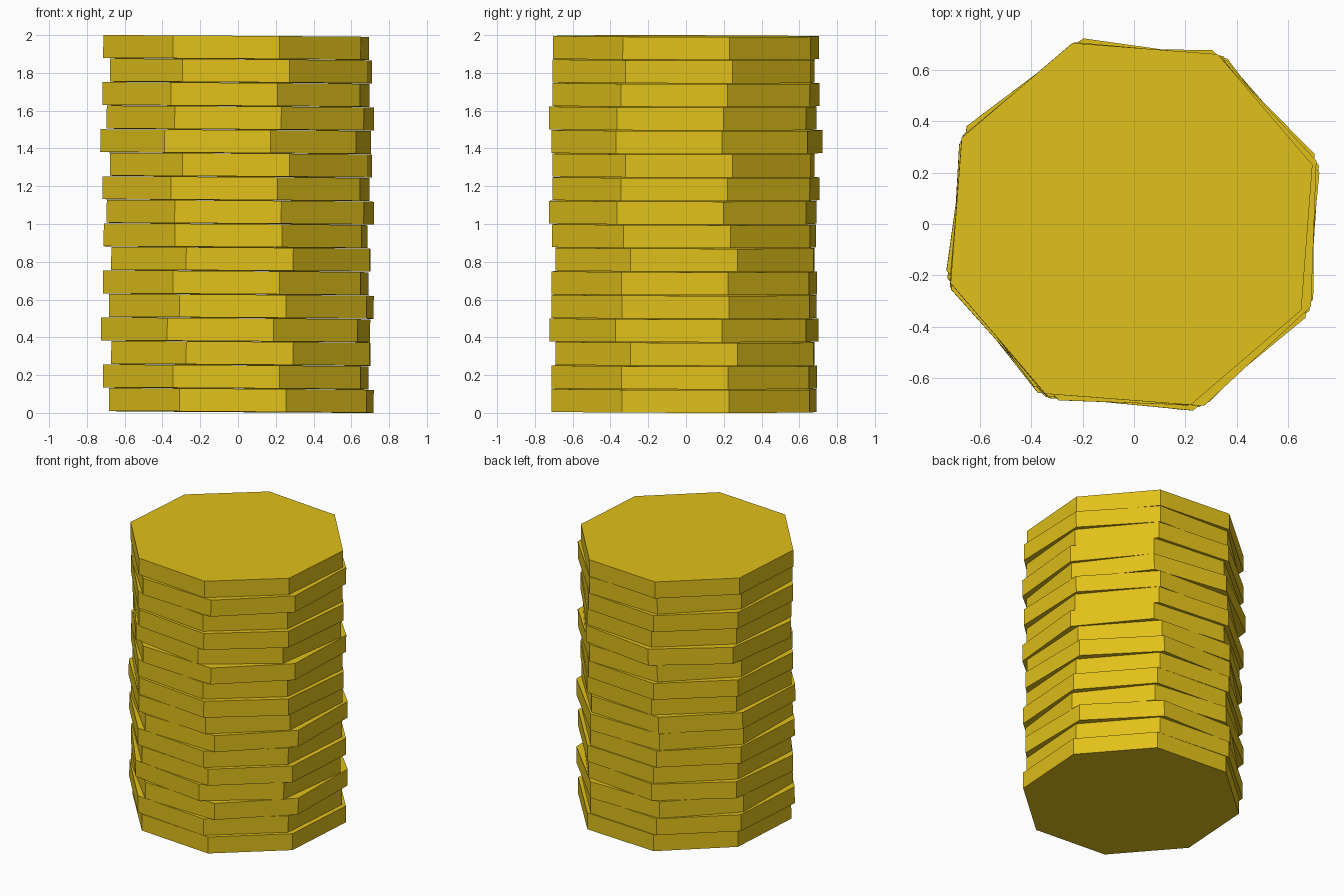
import bpy
from math import radians

if "Cube" in bpy.data.objects:
    bpy.data.objects.remove(bpy.data.objects["Cube"])

SIDES, RADIUS, THICK, STEP = 8, 0.74, 0.121, 0.1246

gold = bpy.data.materials.new("gold")
gold.diffuse_color = (0.75, 0.53, 0.01, 1)
gold.use_nodes = True
gold.node_tree.nodes["Principled BSDF"].inputs["Base Color"].default_value = gold.diffuse_color

# Loosely stacked coins, bottom to top: x offset, y offset, turn in degrees
lower = [(0.0175, -0.01, 18.7), (-0.0125, -0.01, 18.3),
         (0.015, -0.005, 22.0), (-0.0125, -0.01, 15.7)]
upper = [(0.0125, -0.0175, 17.0), (-0.01, 0.0, 17.3),
         (0.015, -0.0125, 20.4), (-0.0125, 0.005, 14.5)]
stack = lower + lower[:3] + [(-0.0125, -0.01, 19.3)]
stack += upper + upper[:3] + [(-0.01, 0.0, 18.1)]


def coin(index, x, y, turn):
    # The cylinder primitive puts its first corner on +y; 90 is a multiple of 45
    bpy.ops.mesh.primitive_cylinder_add(
        vertices=SIDES, radius=RADIUS, depth=THICK,
        location=(x, y, 0.005 + index * STEP + THICK / 2),
        rotation=(0, 0, radians(turn)))
    obj = bpy.context.object
    obj.name = f"coin_{index + 1:02d}"
    # Very slight lean towards +x
    obj.rotation_euler = (0, radians(0.4), radians(turn))
    obj.data.materials.append(gold)


for i, (x, y, turn) in enumerate(stack):
    coin(i, x, y, turn)
